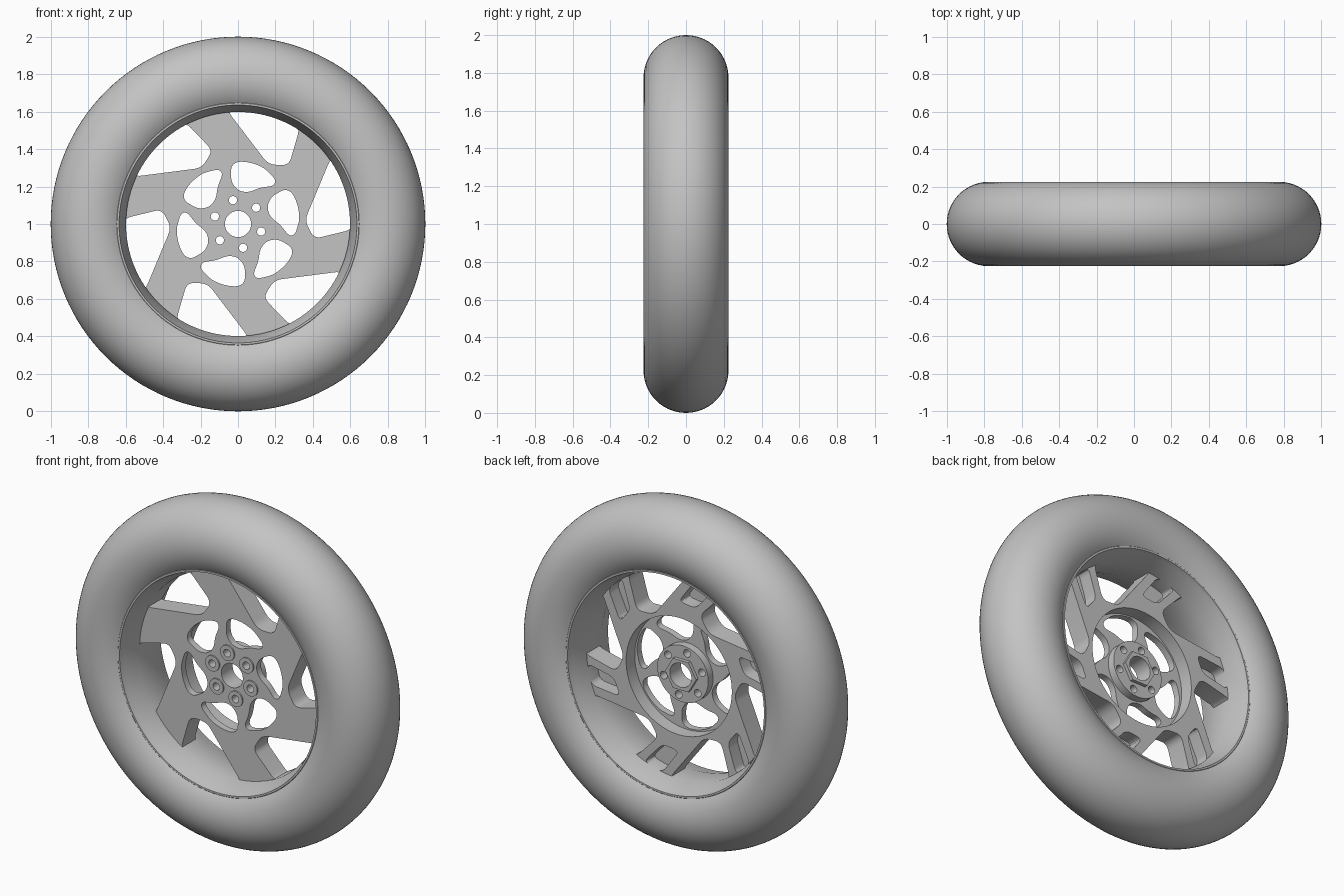
import bpy
import bmesh
from math import sin, cos, pi, radians
from mathutils import Vector, Matrix

if "Cube" in bpy.data.objects:
    bpy.data.objects.remove(bpy.data.objects["Cube"])

grey = bpy.data.materials.new("plain grey")
grey.use_nodes = True
tone = (0.55, 0.55, 0.55, 1)
grey.diffuse_color = tone
grey.node_tree.nodes["Principled BSDF"].inputs["Base Color"].default_value = tone

CENTRE = Vector((0, 0, 1))


def finish(name, bm):
    """Turn a bmesh into a welded, smooth-by-angle object."""
    bmesh.ops.remove_doubles(bm, verts=bm.verts, dist=0.0002)
    bmesh.ops.recalc_face_normals(bm, faces=bm.faces)
    bmesh.ops.translate(bm, verts=bm.verts, vec=CENTRE)
    mesh = bpy.data.meshes.new(name)
    bm.to_mesh(mesh)
    bm.free()
    mesh.materials.clear()
    mesh.materials.append(grey)
    obj = bpy.data.objects.new(name, mesh)
    bpy.context.collection.objects.link(obj)
    bpy.ops.object.select_all(action='DESELECT')
    obj.select_set(True)
    bpy.context.view_layer.objects.active = obj
    bpy.ops.object.shade_smooth_by_angle(angle=radians(30))
    return obj


def lathe(name, profile, steps=128):
    """Spin a closed (radius, y) profile around the axle."""
    bm = bmesh.new()
    vs = [bm.verts.new((r, y, 0)) for r, y in profile]
    es = [bm.edges.new((a, b)) for a, b in zip(vs, vs[1:] + vs[:1])]
    bmesh.ops.spin(bm, geom=vs + es, cent=(0, 0, 0), axis=(0, 1, 0),
                   angle=2 * pi, steps=steps)
    return finish(name, bm)


def slab(name, loops, y0, y1):
    """Extrude a flat outline with holes between two depths."""
    curve = bpy.data.curves.new(name, 'CURVE')
    curve.dimensions = '2D'
    curve.fill_mode = 'BOTH'
    curve.extrude = (y1 - y0) / 2
    for loop in loops:
        spline = curve.splines.new('POLY')
        spline.points.add(len(loop) - 1)
        for point, (x, z) in zip(spline.points, loop):
            point.co = (x, z, 0, 1)
        spline.use_cyclic_u = True
    temp = bpy.data.objects.new(name + " outline", curve)
    bpy.context.collection.objects.link(temp)
    graph = bpy.context.evaluated_depsgraph_get()
    mesh = bpy.data.meshes.new_from_object(temp.evaluated_get(graph))
    bm = bmesh.new()
    bm.from_mesh(mesh)
    bpy.data.objects.remove(temp)
    bpy.data.meshes.remove(mesh)
    bm.transform(Matrix.Translation((0, (y0 + y1) / 2, 0))
                 @ Matrix.Rotation(pi / 2, 4, 'X'))
    return finish(name, bm)


def circle(radius, cx=0, cz=0, n=40):
    return [(cx + radius * cos(2 * pi * i / n), cz + radius * sin(2 * pi * i / n))
            for i in range(n)]


def rounded(points, size):
    """Round every corner of a polygon."""
    pts = [Vector(p) for p in points]
    out = []
    for i, p in enumerate(pts):
        a, b = pts[i - 1] - p, pts[(i + 1) % len(pts)] - p
        start = p + a.normalized() * min(size, a.length * 0.45)
        end = p + b.normalized() * min(size, b.length * 0.45)
        for k in range(6):
            t = k / 5
            out.append(tuple(start * (1 - t) ** 2 + p * 2 * t * (1 - t) + end * t * t))
    return out


def six(loop):
    """Repeat an outline six times around the axle."""
    return [[(x * cos(a) - z * sin(a), x * sin(a) + z * cos(a)) for x, z in loop]
            for a in (i * pi / 3 for i in range(6))]


# Tyre with a round section
section = [(0.775 + 0.225 * cos(a), 0.225 * sin(a))
           for a in (radians(-127 + 254 * i / 40) for i in range(41))]
lathe("tyre", section)

# Rim barrel, mirrored front to back
inner = [(0.665, 0.17), (0.645, 0.187), (0.635, 0.187), (0.627, 0.155), (0.598, 0.07)]
lathe("rim_barrel", [(r, -y) for r, y in inner] + [(r, y) for r, y in reversed(inner)])

# Cut-out outlines in the spoke disc
rim_arc = [(0.608 * cos(radians(a)), 0.608 * sin(radians(a)))
           for a in (57.2 + 38.2 * i / 8 for i in range(9))]
outer_windows = six(rounded([(0.162, 0.318), (0.272, 0.313)] + rim_arc, 0.04))
inner_windows = six(rounded([(-0.037, 0.31), (0, 0.335), (0.07, 0.328), (0.14, 0.3),
                             (0.203, 0.235), (0.19, 0.203), (0.12, 0.195),
                             (0.055, 0.168), (0, 0.178), (-0.037, 0.225)], 0.03))
pockets = six(rounded([(-0.105, 0.425), (0, 0.44), (-0.11, 0.592), (-0.225, 0.557)], 0.035))
bolt_x, bolt_z = 0.13 * cos(radians(102)), 0.13 * sin(radians(102))
bolt_holes = six(circle(0.022, bolt_x, bolt_z, 24))
bore = circle(0.07)
disc = circle(0.622, n=128)

# Spoke disc: front plate, then deeper spoke walls and ring behind it
slab("spoke_plate", [disc, bore] + outer_windows + inner_windows + bolt_holes,
     -0.055, -0.015)
slab("spoke_backs", [disc, circle(0.342, n=96)] + outer_windows + pockets,
     -0.015, 0.065)

# Hub behind the plate with a six-sided collar
slab("hub_back", [circle(0.165, n=64), bore] + bolt_holes, -0.015, 0.03)
slab("hub_collar", [circle(0.1, n=6), bore], 0.03, 0.05)

# Raised seats around the bolt holes
for i, (seat, hole) in enumerate(zip(six(circle(0.045, bolt_x, bolt_z, 32)), bolt_holes)):
    slab("bolt_seat_%d" % (i + 1), [seat, hole], -0.063, -0.055)
